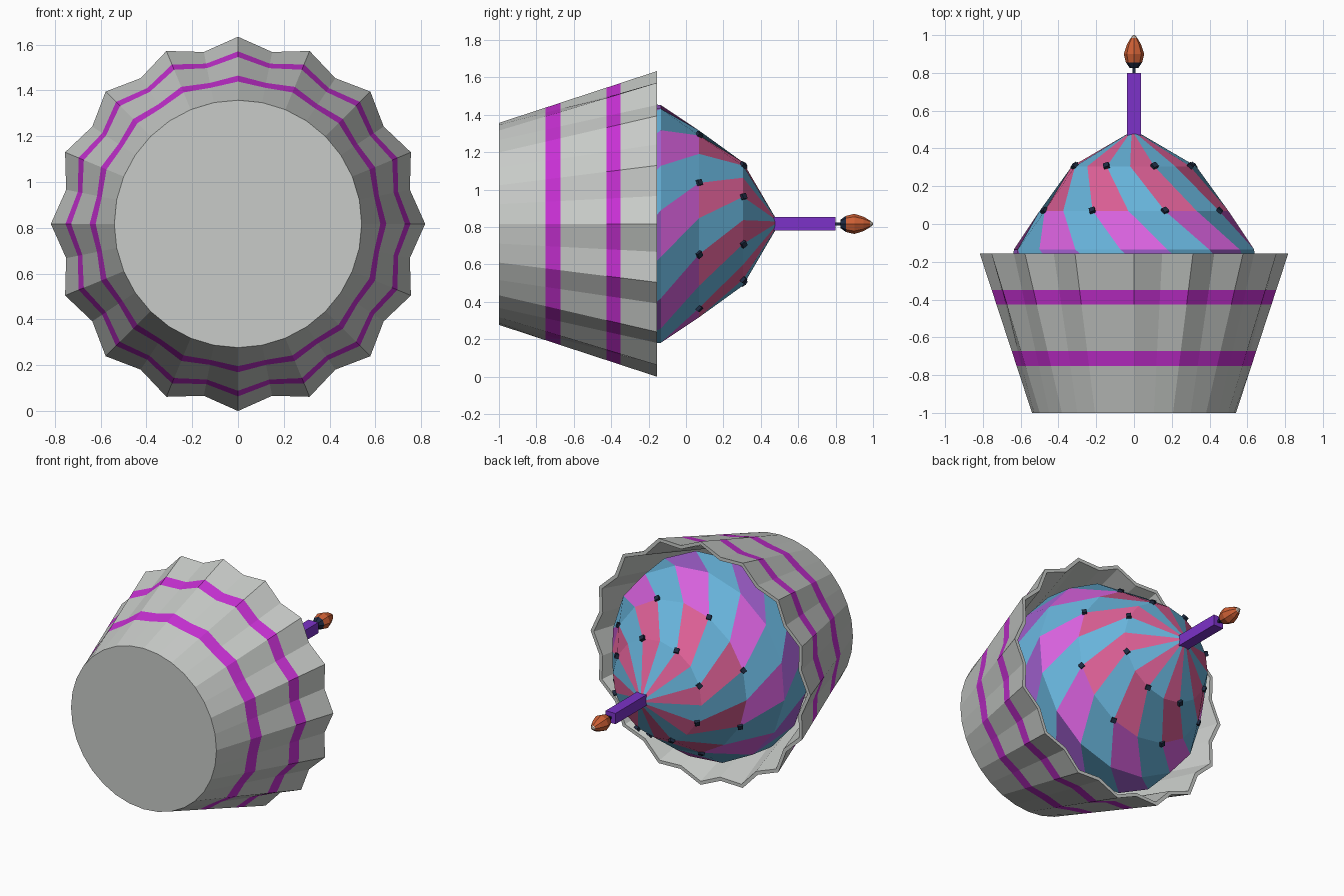
import bpy, bmesh, math
from mathutils import Matrix, Vector

if "Cube" in bpy.data.objects:
    bpy.data.objects.remove(bpy.data.objects["Cube"])

CZ = 0.817  # height of the cake's axis, which runs along y


def mat(name, col):
    m = bpy.data.materials.new(name)
    m.diffuse_color = (*col, 1)
    m.use_nodes = True
    m.node_tree.nodes["Principled BSDF"].inputs["Base Color"].default_value = m.diffuse_color
    return m


GRAY = mat("wrapper_gray", (0.58, 0.60, 0.58))
STRIPE = mat("stripe_magenta", (0.58, 0.03, 0.66))
BLUE = mat("frosting_blue", (0.135, 0.45, 0.70))
PINK = mat("frosting_pink", (0.68, 0.12, 0.72))
ROSE = mat("frosting_rose", (0.71, 0.115, 0.30))
LILAC = mat("frosting_lilac", (0.35, 0.115, 0.61))
PURPLE = mat("candle_purple", (0.20, 0.032, 0.58))
ORANGE = mat("flame_orange", (0.61, 0.115, 0.035))
NAVY = mat("dark_navy", (0.013, 0.023, 0.053))
PALE = mat("flame_tip_pale", (0.75, 0.65, 0.55))


def polar(r, deg, y):
    a = math.radians(deg)
    return Vector((r * math.sin(a), y, CZ + r * math.cos(a)))


def finish(name, bm, mats):
    bmesh.ops.recalc_face_normals(bm, faces=bm.faces)
    me = bpy.data.meshes.new(name)
    bm.to_mesh(me)
    bm.free()
    for m in mats:
        me.materials.append(m)
    ob = bpy.data.objects.new(name, me)
    bpy.context.collection.objects.link(ob)
    return ob


def loft(name, n, rings, mats, rule):
    """Join rings (functions of side index) and colour faces by rule(band, side)."""
    bm = bmesh.new()
    loops = [[bm.verts.new(ring(i)) for i in range(n)] for ring in rings]
    for b in range(len(loops) - 1):
        for i in range(n):
            j = (i + 1) % n
            f = bm.faces.new((loops[b][i], loops[b][j], loops[b + 1][j], loops[b + 1][i]))
            f.material_index = rule(b, i)
    bm.faces.new(loops[0]).material_index = rule(0, 0)
    bm.faces.new(loops[-1]).material_index = rule(len(loops) - 2, 0)
    return finish(name, bm, mats)


# fluted wrapper: round at the base, 16-pointed star at the rim, thin wall
def cup_ring(y, inset=0.0):
    t = (y + 1) / 0.845
    def ring(i):
        rim = 0.817 if i % 2 == 0 else 0.765
        return polar(0.54 + (rim - 0.54) * t - inset, i * 11.25, y)
    return ring


levels = [-1, -0.752, -0.672, -0.425, -0.35, -0.155]
loft("wrapper", 32,
     [cup_ring(y) for y in levels] + [cup_ring(-0.155, 0.024), cup_ring(-0.96, 0.024)],
     [GRAY, STRIPE], lambda b, i: 1 if b in (1, 3) else 0)

# twisted frosting swirl: (y, radius, angle of a stripe edge)
swirl = [(-0.34, 0.66, 37), (-0.135, 0.64, 16), (0.07, 0.50, -3.5), (0.305, 0.33, -26), (0.48, 0.03, -48)]


def frosting_ring(y, r, a):
    return lambda i: polar(r, a + i * 22.5, y)


loft("frosting", 16, [frosting_ring(*s) for s in swirl], [BLUE, LILAC, PINK, ROSE],
     lambda b, i: 0 if i % 2 == 0 else (1, 2, 3, 3)[b])

# sprinkles: two rings of small cubes
bm = bmesh.new()
for y, r in ((0.068, 0.50), (0.305, 0.33)):
    for k in range(8):
        a = 19 + 45 * k
        m = (Matrix.Translation(polar(r, a, y))
             @ Matrix.Rotation(math.radians(a), 4, 'Y')
             @ Matrix.Rotation(math.radians(-40), 4, 'X')
             @ Matrix.Rotation(math.radians(25), 4, 'Z'))
        bmesh.ops.create_cube(bm, size=0.03, matrix=m)
finish("sprinkles", bm, [NAVY])


# candle and wick: square bars along y
def bar(name, half, y0, y1, m):
    bm = bmesh.new()
    bmesh.ops.create_cube(bm, size=1, matrix=Matrix.Translation((0, (y0 + y1) / 2, CZ))
                          @ Matrix.Diagonal((2 * half, y1 - y0, 2 * half, 1)))
    finish(name, bm, [m])


bar("candle", 0.036, 0.44, 0.80, PURPLE)
bar("wick", 0.008, 0.79, 0.85, NAVY)

# teardrop flame with a dark foot and a pale tip
flame = [(0.825, 0.022), (0.855, 0.043), (0.90, 0.054), (0.95, 0.038), (0.985, 0.017), (1.0, 0.005)]
loft("flame", 8, [lambda i, y=y, r=r: polar(r, i * 45, y) for y, r in flame],
     [NAVY, ORANGE, PALE], lambda b, i: (0, 1, 1, 1, 2)[b])
